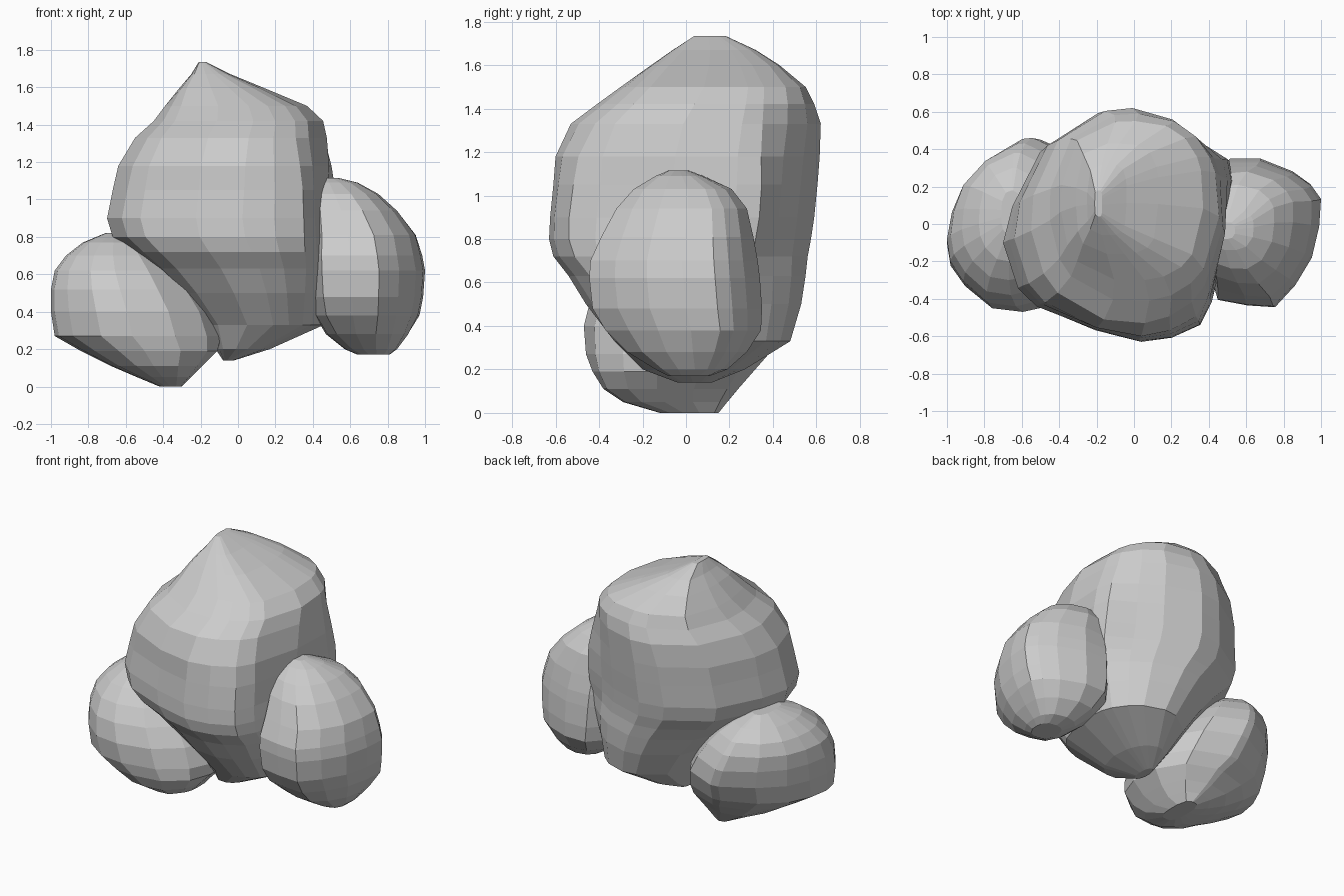
import bpy, bmesh
from math import atan2, cos, sin


def fit(points):
    """Scale plan points to fill the square from -1 to 1."""
    xs = [p[0] for p in points]
    ys = [p[1] for p in points]
    return [((2 * x - min(xs) - max(xs)) / (max(xs) - min(xs)),
             (2 * y - min(ys) - max(ys)) / (max(ys) - min(ys))) for x, y in points]


def boulder(name, outline, rings):
    """Loft a plan outline through levels (z, x min, x max, y min, y max, blend, power).
    Blend mixes the outline with a superellipse of the given power."""
    base = fit(outline)
    bm = bmesh.new()
    loops = []
    for z, x0, x1, y0, y1, blend, power in rings:
        plan = []
        for u, v in base:
            a = atan2(v, u)
            r = (abs(cos(a)) ** power + abs(sin(a)) ** power) ** (-1 / power)
            plan.append((u + (r * cos(a) - u) * blend, v + (r * sin(a) - v) * blend))
        loops.append([bm.verts.new(((x0 + x1 + u * (x1 - x0)) / 2,
                                    (y0 + y1 + v * (y1 - y0)) / 2, z))
                      for u, v in fit(plan)])
    n = len(outline)
    for a, b in zip(loops, loops[1:]):
        for i in range(n):
            j = (i + 1) % n
            bm.faces.new((a[i], a[j], b[j], b[i]))
    bm.faces.new(loops[0][::-1])
    bm.faces.new(loops[-1])
    bmesh.ops.recalc_face_normals(bm, faces=bm.faces)
    mesh = bpy.data.meshes.new(name)
    bm.to_mesh(mesh)
    bm.free()
    obj = bpy.data.objects.new(name, mesh)
    bpy.context.collection.objects.link(obj)
    return obj


# Large central boulder with a steep back and a peak left of centre
boulder("central_boulder",
        [(-0.70, -0.08), (-0.62, -0.33), (-0.52, -0.43), (-0.22, -0.55), (0.03, -0.62),
         (0.20, -0.60), (0.36, -0.53), (0.42, -0.40), (0.49, -0.05), (0.54, 0.25),
         (0.52, 0.37), (0.35, 0.46), (0.20, 0.55), (-0.05, 0.63), (-0.22, 0.60),
         (-0.50, 0.42), (-0.65, 0.12)],
        [(0.14, -0.08, -0.02, -0.04, 0.12, 1, 2),
         (0.20, -0.12, 0.17, -0.20, 0.27, 1, 2),
         (0.33, -0.20, 0.46, -0.33, 0.48, 0.9, 2),
         (0.50, -0.34, 0.49, -0.46, 0.53, 0.7, 2),
         (0.63, -0.47, 0.51, -0.54, 0.55, 0.5, 2),
         (0.72, -0.58, 0.52, -0.61, 0.56, 0.3, 2),
         (0.80, -0.67, 0.53, -0.63, 0.575, 0.1, 2),
         (0.90, -0.70, 0.53, -0.625, 0.59, 0, 2),
         (1.05, -0.67, 0.52, -0.61, 0.605, 0.1, 2),
         (1.18, -0.64, 0.50, -0.60, 0.615, 0.4, 2),
         (1.33, -0.55, 0.475, -0.53, 0.62, 0.8, 2.1),
         (1.42, -0.45, 0.455, -0.41, 0.59, 1, 2.3),
         (1.50, -0.39, 0.37, -0.30, 0.55, 1, 2.6),
         (1.60, -0.31, 0.13, -0.16, 0.43, 1, 3.5),
         (1.67, -0.25, -0.04, -0.06, 0.32, 1, 4),
         (1.735, -0.21, -0.17, 0.04, 0.18, 1, 4)])

# Low boulder leaning in on the left
boulder("left_boulder",
        [(-1.00, -0.10), (-0.98, -0.22), (-0.90, -0.33), (-0.75, -0.45), (-0.58, -0.47),
         (-0.35, -0.42), (-0.18, -0.28), (-0.10, -0.10), (-0.12, 0.15), (-0.25, 0.36),
         (-0.48, 0.46), (-0.54, 0.455), (-0.75, 0.34), (-0.90, 0.20), (-0.97, 0.05)],
        [(0.00, -0.42, -0.30, -0.12, 0.15, 1, 3),
         (0.05, -0.54, -0.25, -0.29, 0.19, 1, 3),
         (0.11, -0.68, -0.19, -0.38, 0.24, 0.9, 2.8),
         (0.19, -0.84, -0.11, -0.43, 0.31, 0.6, 2.5),
         (0.27, -0.98, -0.09, -0.46, 0.38, 0.2, 2.2),
         (0.40, -1.00, -0.13, -0.47, 0.45, 0, 2),
         (0.52, -1.00, -0.21, -0.44, 0.46, 0, 2),
         (0.62, -0.98, -0.29, -0.38, 0.43, 0.2, 2.2),
         (0.70, -0.92, -0.38, -0.30, 0.38, 0.4, 2.4),
         (0.77, -0.83, -0.48, -0.20, 0.30, 0.6, 2.5),
         (0.82, -0.71, -0.60, -0.06, 0.18, 0.8, 3)])

# Upright boulder on the right
boulder("right_boulder",
        [(1.00, 0.15), (0.99, 0.00), (0.95, -0.17), (0.86, -0.32), (0.75, -0.44),
         (0.60, -0.43), (0.44, -0.40), (0.38, -0.20), (0.37, 0.05), (0.40, 0.25),
         (0.50, 0.36), (0.67, 0.36), (0.85, 0.29), (0.95, 0.22)],
        [(0.17, 0.64, 0.81, -0.08, 0.11, 1, 2.5),
         (0.20, 0.57, 0.85, -0.14, 0.19, 0.8, 2.3),
         (0.28, 0.47, 0.91, -0.27, 0.28, 0.4, 2.2),
         (0.38, 0.41, 0.97, -0.37, 0.345, 0, 2),
         (0.48, 0.39, 0.99, -0.43, 0.35, 0, 2),
         (0.62, 0.38, 1.00, -0.445, 0.34, 0, 2),
         (0.70, 0.38, 0.985, -0.44, 0.33, 0, 2),
         (0.81, 0.38, 0.95, -0.39, 0.31, 0.2, 2.2),
         (0.94, 0.38, 0.85, -0.32, 0.28, 0.4, 2.4),
         (1.03, 0.38, 0.75, -0.24, 0.21, 0.6, 2.6),
         (1.09, 0.40, 0.64, -0.14, 0.08, 0.8, 2.8),
         (1.115, 0.44, 0.54, -0.08, 0.01, 1, 3)])
